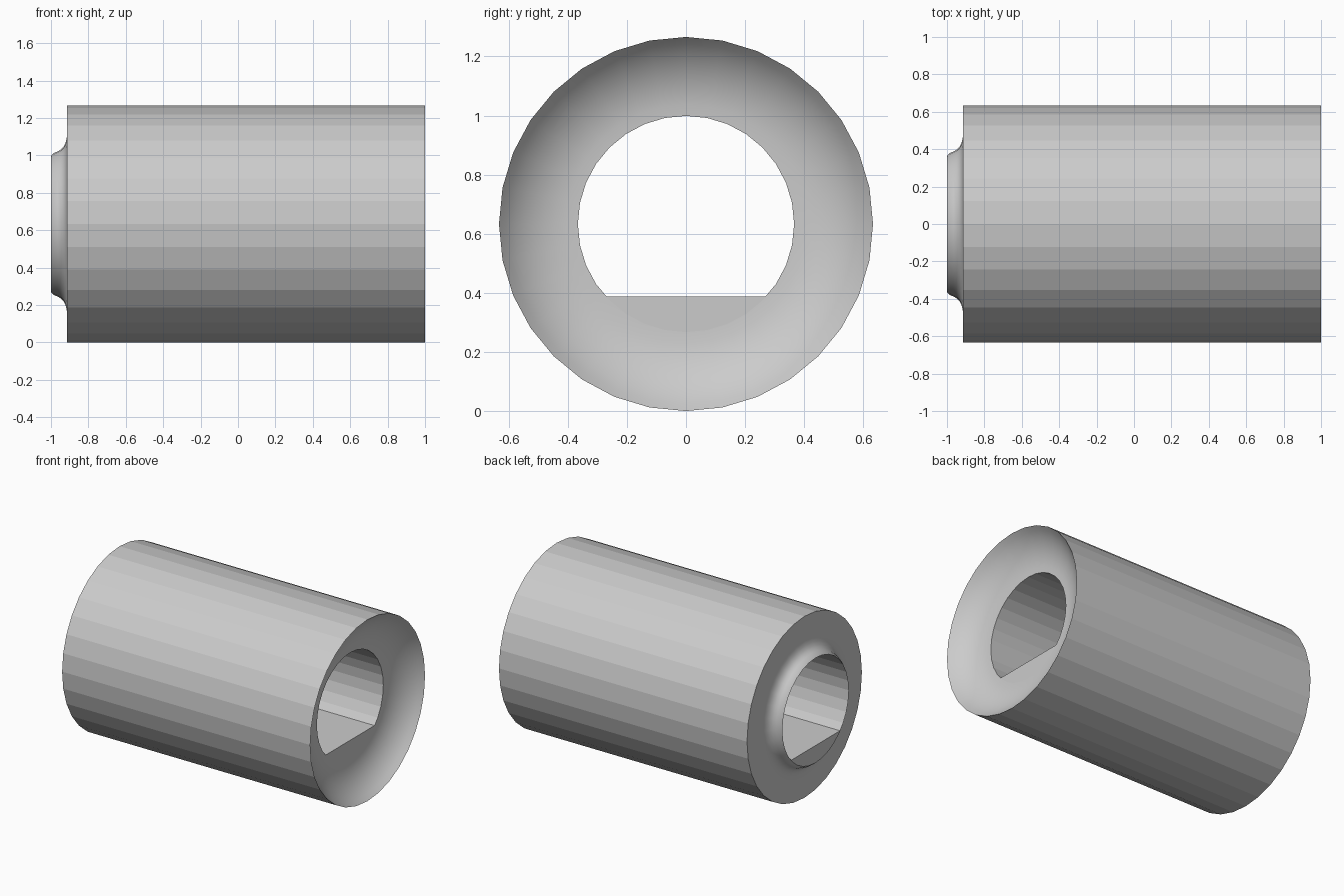
import bpy, bmesh, math

if "Cube" in bpy.data.objects:
    bpy.data.objects.remove(bpy.data.objects["Cube"])

SIDES = 32
R_OUT, R_BORE = 0.633, 0.366
FLAT_Z = -0.245            # height of the flat in the bore, from the axis
X_SHOULDER, X_DISH = -0.914, 0.865

# Left end boss: S-shaped profile (x, radius), from bore edge to shoulder
boss = [(-1.0, R_BORE), (-0.985, 0.379), (-0.965, 0.388), (-0.948, 0.397),
        (-0.933, 0.412), (-0.922, 0.433), (-0.916, 0.458), (X_SHOULDER, 0.485)]

# Right end dish: circular arc, flat at the bore and steep at the rim
w, d = R_OUT - R_BORE, 1.0 - X_DISH
arc_r = (w * w + d * d) / (2 * d)
arc_a = math.asin(w / arc_r)
dish = []
for i in range(9):
    a = arc_a * (1 - i / 8)
    dish.append((X_DISH + arc_r * (1 - math.cos(a)), R_BORE + arc_r * math.sin(a)))

bm = bmesh.new()


def ring(x, r, clipped=False):
    """Ring of vertices around the x axis; clipped gives the D-shaped bore."""
    verts = []
    for k in range(SIDES):
        a = 2 * math.pi * k / SIDES
        y, z = r * math.cos(a), r * math.sin(a)
        if clipped and z < FLAT_Z:
            y, z = y * 1.04, FLAT_Z
        verts.append(bm.verts.new((x, y, z + R_OUT)))
    return verts


def bridge(a, b, smooth=False):
    for k in range(SIDES):
        n = (k + 1) % SIDES
        f = bm.faces.new((a[k], a[n], b[n], b[k]))
        f.smooth = smooth


boss_rings = [ring(x, r) for x, r in boss]
dish_rings = [ring(x, r) for x, r in dish]
shoulder = ring(X_SHOULDER, R_OUT)

for a, b in zip(boss_rings, boss_rings[1:]):
    bridge(a, b, True)
bridge(boss_rings[-1], shoulder)         # flat shoulder
bridge(shoulder, dish_rings[0])          # faceted outer wall
for a, b in zip(dish_rings, dish_rings[1:]):
    bridge(a, b, True)

# D-shaped bore, with the ends of the flat closing the gap to the round edges
bore_r = ring(X_DISH, R_BORE, True)
bore_l = ring(-1.0, R_BORE, True)
bridge(dish_rings[-1], bore_r)
bridge(bore_r, bore_l)
bridge(bore_l, boss_rings[0])

bmesh.ops.remove_doubles(bm, verts=bm.verts, dist=1e-5)
bmesh.ops.dissolve_degenerate(bm, edges=bm.edges, dist=1e-6)
bmesh.ops.recalc_face_normals(bm, faces=bm.faces)

mesh = bpy.data.meshes.new("spacer_sleeve")
bm.to_mesh(mesh)
bm.free()

grey = bpy.data.materials.new("light grey")
grey.diffuse_color = (0.6, 0.6, 0.6, 1)
grey.use_nodes = True
grey.node_tree.nodes["Principled BSDF"].inputs["Base Color"].default_value = grey.diffuse_color
mesh.materials.append(grey)
sleeve = bpy.data.objects.new("spacer_sleeve", mesh)
bpy.context.collection.objects.link(sleeve)
